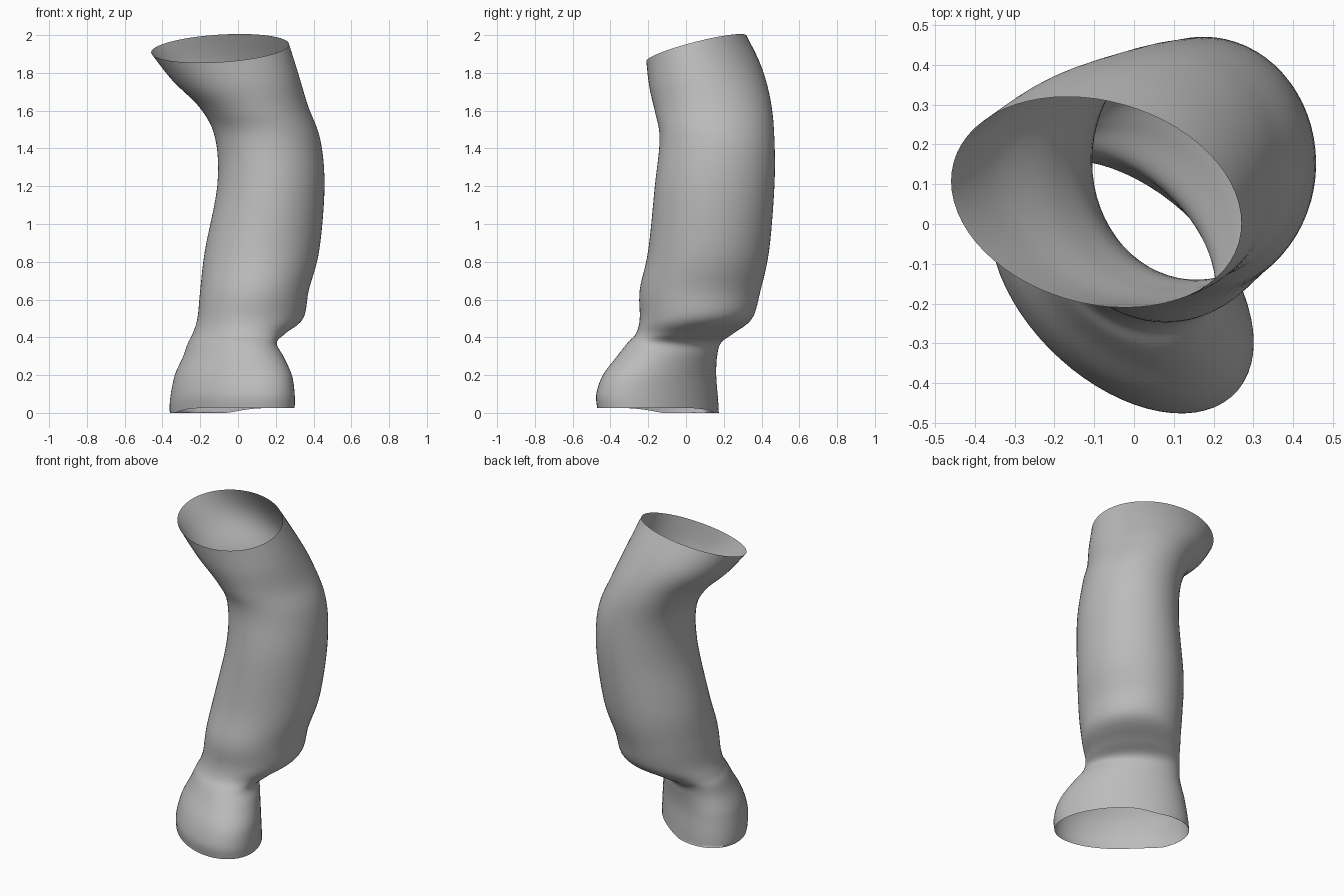
import bpy
import bmesh
import math

SIDES = 64
STEPS = 6
TILT_X, TILT_Y = 0.10, 0.28      # slope of the upper rim

# Sections from bottom to top: height, x min, x max, y min, y max, diagonal skew
SECTIONS = [
    (.025, -.36, .30, -.47, .175, -.45),
    (.10, -.36, .30, -.475, .17, -.45),
    (.20, -.335, .285, -.44, .16, -.45),
    (.30, -.29, .24, -.365, .165, -.42),
    (.37, -.265, .205, -.31, .185, -.38),
    (.42, -.24, .25, -.265, .25, -.2),
    (.50, -.215, .345, -.245, .35, 0),
    (.65, -.2, .375, -.245, .395, 0),
    (.86, -.175, .43, -.2, .44, 0),
    (1.2, -.11, .458, -.165, .468, 0),
    (1.45, -.12, .435, -.14, .468, 0),
    (1.62, -.2, .37, -.165, .45, -.05),
    (1.78, -.35, .32, -.195, .40, -.15),
    (1.93, -.46, .27, -.21, .32, -.2),
]


def remove_default_cube():
    cube = bpy.data.objects.get("Cube")
    if cube:
        bpy.data.objects.remove(cube, do_unlink=True)


def make_material(name, color):
    mat = bpy.data.materials.new(name)
    mat.use_nodes = True
    mat.diffuse_color = color
    mat.node_tree.nodes["Principled BSDF"].inputs["Base Color"].default_value = color
    return mat


def blend(a, b, c, d, t):
    """Smooth curve from b to c, with a and d as neighbours."""
    return b + 0.5 * t * (c - a + t * (2 * a - 5 * b + 4 * c - d
                                       + t * (3 * (b - c) + d - a)))


def smooth_sections(rows):
    last = len(rows) - 1
    result = []
    for i in range(last):
        group = [rows[min(max(i + k, 0), last)] for k in (-1, 0, 1, 2)]
        for s in range(STEPS):
            result.append([blend(*values, s / STEPS) for values in zip(*group)])
    result.append(list(rows[-1]))
    return result


def section_points(z, x0, x1, y0, y1, skew):
    """Skewed ellipse that fills the given extents, tilting near the top."""
    cx, cy = (x0 + x1) / 2, (y0 + y1) / 2
    hx, hy = (x1 - x0) / 2, (y1 - y0) / 2
    lean = min(max((z - 1.5) / 0.43, 0), 1)
    sag = max(0, 1 - z / 0.2)
    points = []
    for k in range(SIDES):
        angle = 2 * math.pi * k / SIDES
        dx = hx * math.cos(angle)
        dy = hy * math.sin(angle + math.asin(skew))
        # the back right of the lower rim hangs slightly lower
        drop = 0.03 * sag * max(0, (dy - dx) / (hx + hy)) ** 2 * 4
        points.append((cx + dx, cy + dy,
                       max(0, z + lean * (TILT_X * dx + TILT_Y * dy) - drop)))
    return points


def build_tube(name, material):
    bm = bmesh.new()
    rings = [[bm.verts.new(p) for p in section_points(*row)]
             for row in smooth_sections(SECTIONS)]
    for low, high in zip(rings, rings[1:]):
        for k in range(SIDES):
            n = (k + 1) % SIDES
            bm.faces.new((low[k], low[n], high[n], high[k]))
    for face in bm.faces:
        face.smooth = True
    mesh = bpy.data.meshes.new(name)
    bm.to_mesh(mesh)
    bm.free()
    mesh.materials.append(material)
    tube = bpy.data.objects.new(name, mesh)
    bpy.context.collection.objects.link(tube)
    return tube


remove_default_cube()
build_tube("open_curved_tube", make_material("plain grey", (0.5, 0.5, 0.5, 1)))
